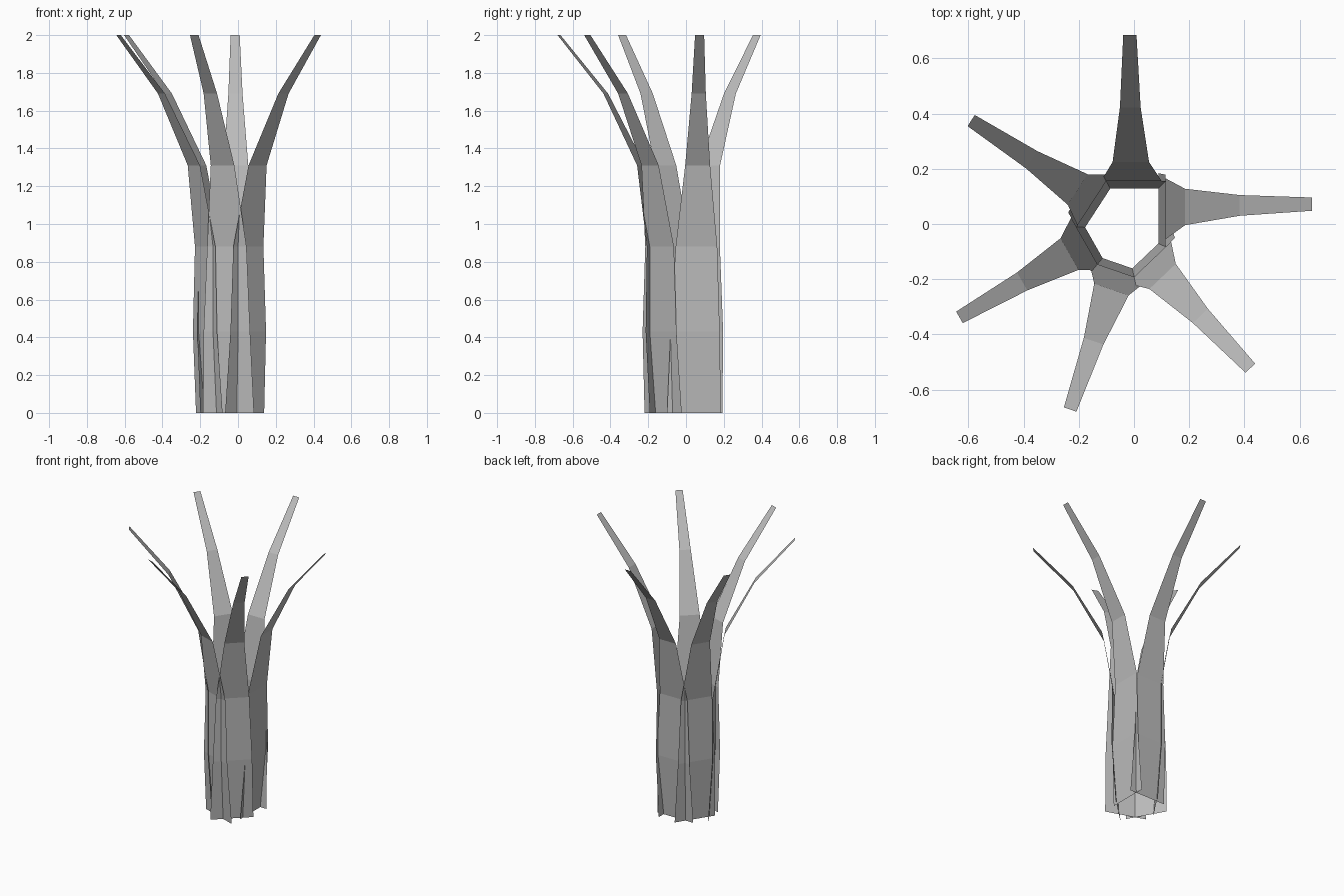
import bpy
import math
from mathutils import Vector

cube = bpy.data.objects.get("Cube")
if cube:
    bpy.data.objects.remove(cube, do_unlink=True)

grey = bpy.data.materials.new("plain_grey")
grey.use_nodes = True
colour = (0.5, 0.5, 0.5, 1)
grey.diffuse_color = colour
grey.node_tree.nodes["Principled BSDF"].inputs["Base Color"].default_value = colour

# Leaf profile: height, reach relative to the tip, width
PROFILE = [
    (0.0, -0.557, 0.285),
    (0.43, -0.53, 0.26),
    (0.88, -0.53, 0.22),
    (1.31, -0.46, 0.132),
    (1.69, -0.262, 0.075),
    (2.0, 0.0, 0.048),
]


def make_leaf(name, angle, reach, side_base, side_tip):
    """A flat tapering strip that curls outward, one quad per segment."""
    a = math.radians(angle)
    out = Vector((math.cos(a), math.sin(a), 0))
    side = Vector((-math.sin(a), math.cos(a), 0))
    verts = []
    for z, r, width in PROFILE:
        shift = side_base + (side_tip - side_base) * z / 2
        centre = out * (reach + r) + side * shift + Vector((0, 0, z))
        verts += [centre - side * width / 2, centre + side * width / 2]
    faces = [(i, i + 1, i + 3, i + 2) for i in range(0, len(verts) - 2, 2)]
    mesh = bpy.data.meshes.new(name)
    mesh.from_pydata(verts, [], faces)
    mesh.materials.append(grey)
    obj = bpy.data.objects.new(name, mesh)
    bpy.context.collection.objects.link(obj)


# Six leaves around the hollow middle: angle, reach, sideways shift at base and tip
make_leaf("leaf_back", 90, 0.685, 0.005, 0.015)
make_leaf("leaf_back_right", 147, 0.699, 0.005, 0.007)
make_leaf("leaf_front_right", 209.5, 0.717, -0.026, -0.017)
make_leaf("leaf_front", 251, 0.711, 0.0, 0.0)
make_leaf("leaf_front_left", -46.4, 0.669, -0.058, -0.055)
make_leaf("leaf_left", 0, 0.645, 0.042, 0.072)
